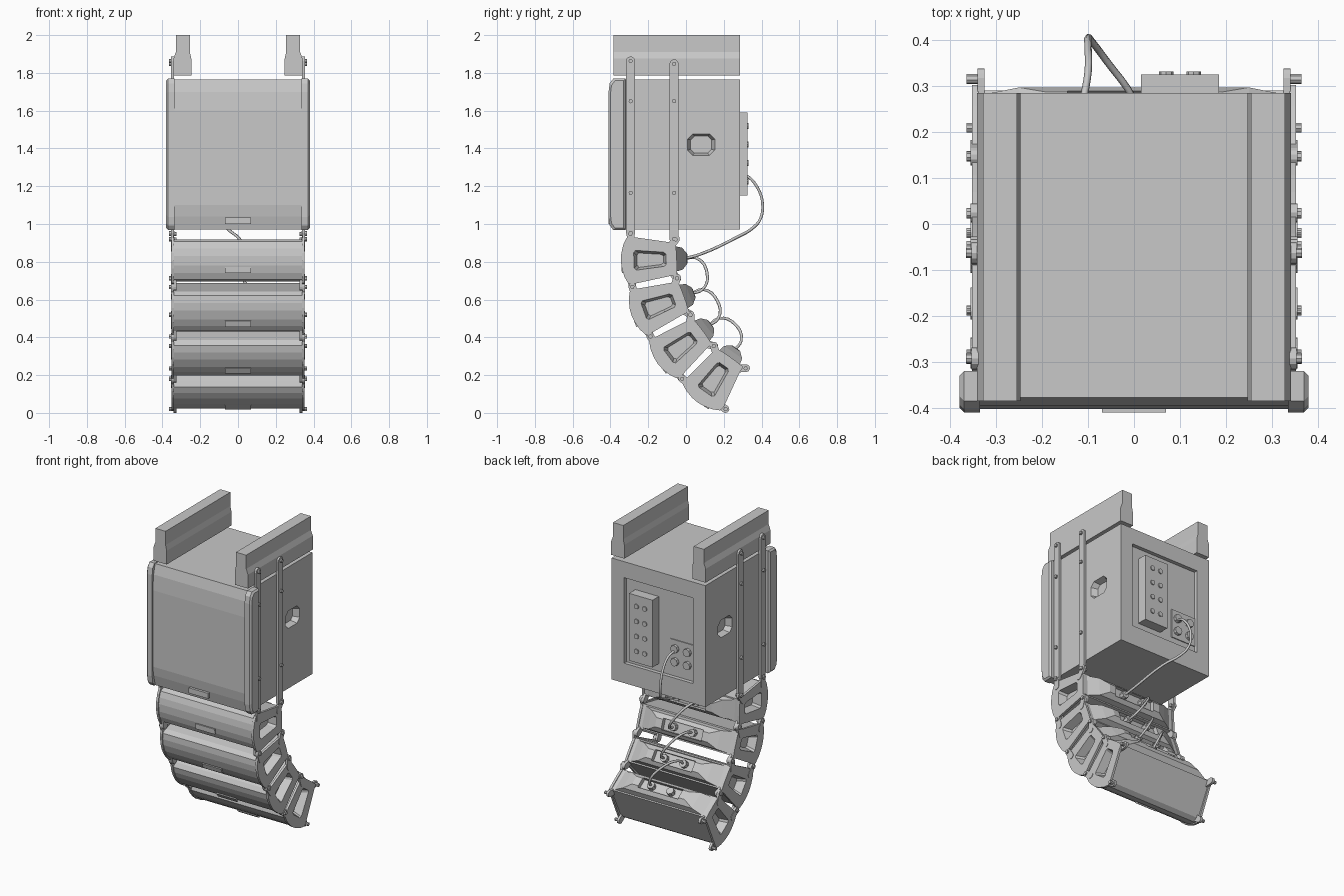
import bpy, bmesh, math
from mathutils import Matrix, Vector

if "Cube" in bpy.data.objects:
    bpy.data.objects.remove(bpy.data.objects["Cube"], do_unlink=True)

grey = bpy.data.materials.new("neutral_grey")
grey.use_nodes = True
grey.diffuse_color = (0.58, 0.58, 0.58, 1)
grey.node_tree.nodes["Principled BSDF"].inputs["Base Color"].default_value = (0.58, 0.58, 0.58, 1)
WORLD = Matrix.Identity(4)


def loft(name, rings, frame=WORLD):
    """Closed solid through matching rings of points."""
    bm = bmesh.new()
    loops = [[bm.verts.new(frame @ Vector(p)) for p in ring] for ring in rings]
    n = len(loops[0])
    for a, b in zip(loops, loops[1:]):
        for i in range(n):
            bm.faces.new((a[i], a[(i + 1) % n], b[(i + 1) % n], b[i]))
    bm.faces.new(loops[0])
    bm.faces.new(loops[-1])
    bmesh.ops.recalc_face_normals(bm, faces=bm.faces)
    mesh = bpy.data.meshes.new(name)
    bm.to_mesh(mesh)
    bm.free()
    mesh.materials.append(grey)
    ob = bpy.data.objects.new(name, mesh)
    bpy.context.collection.objects.link(ob)
    return ob


def prism(name, outline, x0, x1, frame=WORLD):
    return loft(name, [[(x, u, v) for u, v in outline] for x in (x0, x1)], frame)


def box(name, x, y, z, frame=WORLD):
    return prism(name, [(y[0], z[0]), (y[1], z[0]), (y[1], z[1]), (y[0], z[1])], x[0], x[1], frame)


def capsule(name, x0, x1, a, b, r, frame=WORLD, steps=6):
    """Round-ended flat bar in the side plane."""
    a, b = Vector(a), Vector(b)
    heading = math.atan2(b.y - a.y, b.x - a.x)
    pts = []
    for centre, start in ((b, heading - math.pi / 2), (a, heading + math.pi / 2)):
        for i in range(steps + 1):
            t = start + math.pi * i / steps
            pts.append((centre.x + r * math.cos(t), centre.y + r * math.sin(t)))
    return prism(name, pts, x0, x1, frame)


def peg(name, r, centre, axis, depth, frame=WORLD, sides=8):
    """Short cylinder starting at centre, along x or y."""
    rings = []
    for d in (0, depth):
        ring = []
        for i in range(sides):
            c = r * math.cos(math.tau * i / sides)
            s = r * math.sin(math.tau * i / sides)
            off = (d, c, s) if axis == "x" else (c, d, s)
            ring.append(Vector(centre) + Vector(off))
        rings.append(ring)
    return loft(name, rings, frame)


def bake(ob):
    """Replace an object's data with its evaluated mesh."""
    dg = bpy.context.evaluated_depsgraph_get()
    dg.update()
    mesh = bpy.data.meshes.new_from_object(ob.evaluated_get(dg))
    if ob.type == "MESH":
        ob.modifiers.clear()
        ob.data = mesh
        return ob
    new = bpy.data.objects.new(ob.name + "_mesh", mesh)
    bpy.context.collection.objects.link(new)
    bpy.data.objects.remove(ob, do_unlink=True)
    return new


def cut(ob, cutters):
    for c in cutters:
        m = ob.modifiers.new("cut", "BOOLEAN")
        m.operation, m.solver, m.object = "DIFFERENCE", "EXACT", c
    bake(ob)


def discard(cutters):
    for c in cutters:
        bpy.data.objects.remove(c, do_unlink=True)


def cable(name, points):
    cu = bpy.data.curves.new(name, "CURVE")
    cu.dimensions, cu.bevel_depth, cu.bevel_resolution, cu.resolution_u = "3D", 0.008, 1, 4
    cu.use_fill_caps = True
    sp = cu.splines.new("BEZIER")
    sp.bezier_points.add(len(points) - 1)
    for bp, p in zip(sp.bezier_points, points):
        bp.co = p
        bp.handle_left_type = bp.handle_right_type = "AUTO"
    cu.materials.append(grey)
    ob = bpy.data.objects.new(name, cu)
    bpy.context.collection.objects.link(ob)
    bake(ob)


def mirrored(half):
    """Complete an outline that is symmetric about v = 0."""
    return half + [(u, -v) for u, v in reversed(half) if v]


def octagon(x, cy, cz, hy, hz, c):
    q = [(hy, hz - c), (hy - c, hz), (c - hy, hz), (-hy, hz - c)]
    q += [(-a, -b) for a, b in q]
    return [(x, cy + a, cz + b) for a, b in q]


# Large cabinet with bowed grille, rear recess and side hand holes
cabinet = prism("large_cabinet", [(0.285, 0.97), (0.285, 1.765), (-0.378, 1.765), (-0.395, 1.70),
                                  (-0.403, 1.60), (-0.403, 1.10), (-0.395, 1.04), (-0.378, 0.97)], -0.34, 0.34)
tools = [box("recess_cutter", (-0.25, 0.25), (0.26, 0.4), (1.10, 1.66))]
for s in (1, -1):
    tools.append(loft("hand_hole_cutter", [octagon(s * 0.35, 0.08, 1.42, 0.077, 0.06, 0.03),
                                           octagon(s * 0.30, 0.08, 1.42, 0.055, 0.045, 0.02)]))
cut(cabinet, tools)
discard(tools)
box("large_badge", (-0.07, 0.07), (-0.41, -0.394), (1.0, 1.035))

# Rear amplifier block, knobs and sockets
box("amplifier_block", (0.015, 0.185), (0.25, 0.325), (1.15, 1.59))
for x in (0.07, 0.13):
    for row in range(4):
        peg("amplifier_knob", 0.016, (x, 0.32, 1.225 + row * 0.098), "y", 0.012)
box("socket_plate", (-0.25, -0.07), (0.255, 0.266), (1.15, 1.34))
for x in (-0.2, -0.11):
    for z in (1.2, 1.285):
        peg("rear_socket", 0.026, (x, 0.26, z), "y", 0.024)

for s in (1, -1):
    # Chamfered cheeks beside the grille
    def cheek(x, i):
        y0, y1, z0, z1 = -0.41 + i, -0.32 - i, 0.968 + i, 1.77 - i
        return [(s * x, y, z) for y, z in ((y1, z0), (y1, z1), (y0 + 0.025, z1), (y0 + 0.006, z1 - 0.025),
                                           (y0, z1 - 0.07), (y0, z0 + 0.07), (y0 + 0.006, z0 + 0.025),
                                           (y0 + 0.025, z0))]
    loft("cheek", [cheek(0.335, 0), cheek(0.37, 0), cheek(0.38, 0.01)])

    # Top hanging rails with stepped section
    section = [(0.247, 1.785), (0.342, 1.785), (0.342, 1.875), (0.329, 1.91), (0.329, 2.0),
               (0.255, 2.0), (0.255, 1.91), (0.247, 1.875)]
    loft("top_rail", [[(s * x, y, z) for x, z in section] for y in (-0.385, 0.285)])

    # Vertical hanging straps with bolts
    for y, z0, z1 in ((-0.293, 0.953, 1.863), (-0.063, 0.92, 1.848)):
        capsule("hanging_strap", s * 0.338, s * 0.354, (y, z0), (y, z1), 0.024)
        for z in (z0, 1.165, 1.65, z1):
            peg("strap_bolt", 0.011, (s * 0.335, y, z), "x", s * 0.031)

# Chain of four small cabinets, each hinged below the last
plate_outline = mirrored([(0.24, 0.03), (0.237, 0.088), (0.2, 0.09), (0.0, 0.126), (-0.022, 0.12),
                          (-0.04, 0.085), (-0.052, 0.04), (-0.056, 0.0)])
body_outline = mirrored([(0.235, 0.075), (0.005, 0.112), (-0.025, 0.1), (-0.04, 0.065), (-0.048, 0.025)])
joint = Vector((0, -0.294, 0.947))
frames = []
for angle in (2, 20, 37, 55):
    turn = Matrix.Rotation(math.radians(angle), 4, "X")
    frame = Matrix.Translation(joint + turn @ Vector((0, 0, -0.14))) @ turn
    joint = joint + turn @ Vector((0, 0, -0.28))
    frames.append(frame)

    body = prism("small_cabinet", body_outline, -0.34, 0.34, frame)
    pockets = []
    for s in (1, -1):
        rings = []
        for x, u0, u1, v0, v1 in ((0.37, 0.008, 0.188, 0.057, 0.041), (0.30, 0.03, 0.17, 0.038, 0.027)):
            half = [(u1, v1 - 0.01), (u1 - 0.012, v1), (u0 + 0.01, v0), (u0, v0 - 0.012)]
            rings.append([(s * x, u, v) for u, v in mirrored(half)])
        pockets.append(loft("pocket_cutter", rings, frame))
    cut(body, pockets)
    for s, pocket in zip((1, -1), pockets):
        plate = prism("side_plate", plate_outline, s * 0.338, s * 0.353, frame)
        cut(plate, [pocket])
    discard(pockets)

    # Tapered rear housing with notch for plugs
    housing = loft("rear_housing", [[(-w, u, -h), (w, u, -h), (w, u, h), (-w, u, h)]
                                    for u, w, h in ((0.23, 0.325, 0.068), (0.27, 0.25, 0.058), (0.295, 0.19, 0.028))],
                   frame)
    notch = box("notch_cutter", (-0.145, 0.145), (0.268, 0.35), (-0.035, 0.035), frame)
    cut(housing, [notch])
    discard([notch])
    for x in (0.07, -0.07):
        peg("cable_plug", 0.024, (x, 0.262, 0), "y", 0.035, frame)
    box("small_badge", (-0.07, 0.07), (-0.053, -0.044), (-0.066, -0.032), frame)

    # Hinge lugs and bolts
    for s in (1, -1):
        for v in (1, -1):
            x0, x1 = (0.341, 0.356) if v > 0 else (0.325, 0.341)
            capsule("front_lug", s * x0, s * x1, (0.0, v * 0.09), (0.0, v * 0.14), 0.02, frame)
            capsule("rear_lug", s * x0, s * x1, (0.205, v * 0.06), (0.24, v * 0.105), 0.02, frame)
            for u, h in ((0.0, 0.14), (0.238, 0.103)):
                peg("hinge_bolt", 0.011, (s * 0.325, u, v * h), "x", s * 0.04, frame)

# Feed cable from the large cabinet, then looped link cables
cable("feed_cable", [(-0.11, 0.27, 1.275), (-0.1, 0.33, 1.25), (-0.1, 0.385, 1.18), (-0.1, 0.405, 1.11),
                     (-0.09, 0.395, 1.03), (-0.06, 0.355, 0.98), (0.0, 0.27, 0.93), (0.06, 0.07, 0.838),
                     frames[0] @ Vector((0.07, 0.28, 0))])
for a, b in zip(frames, frames[1:]):
    middle = (a @ Vector((0, 0.385, 0)) + b @ Vector((0, 0.385, 0))) / 2
    cable("link_cable", [a @ Vector((-0.07, 0.28, 0)), a @ Vector((-0.06, 0.345, 0)), middle,
                         b @ Vector((0.06, 0.345, 0)), b @ Vector((0.07, 0.28, 0))])
